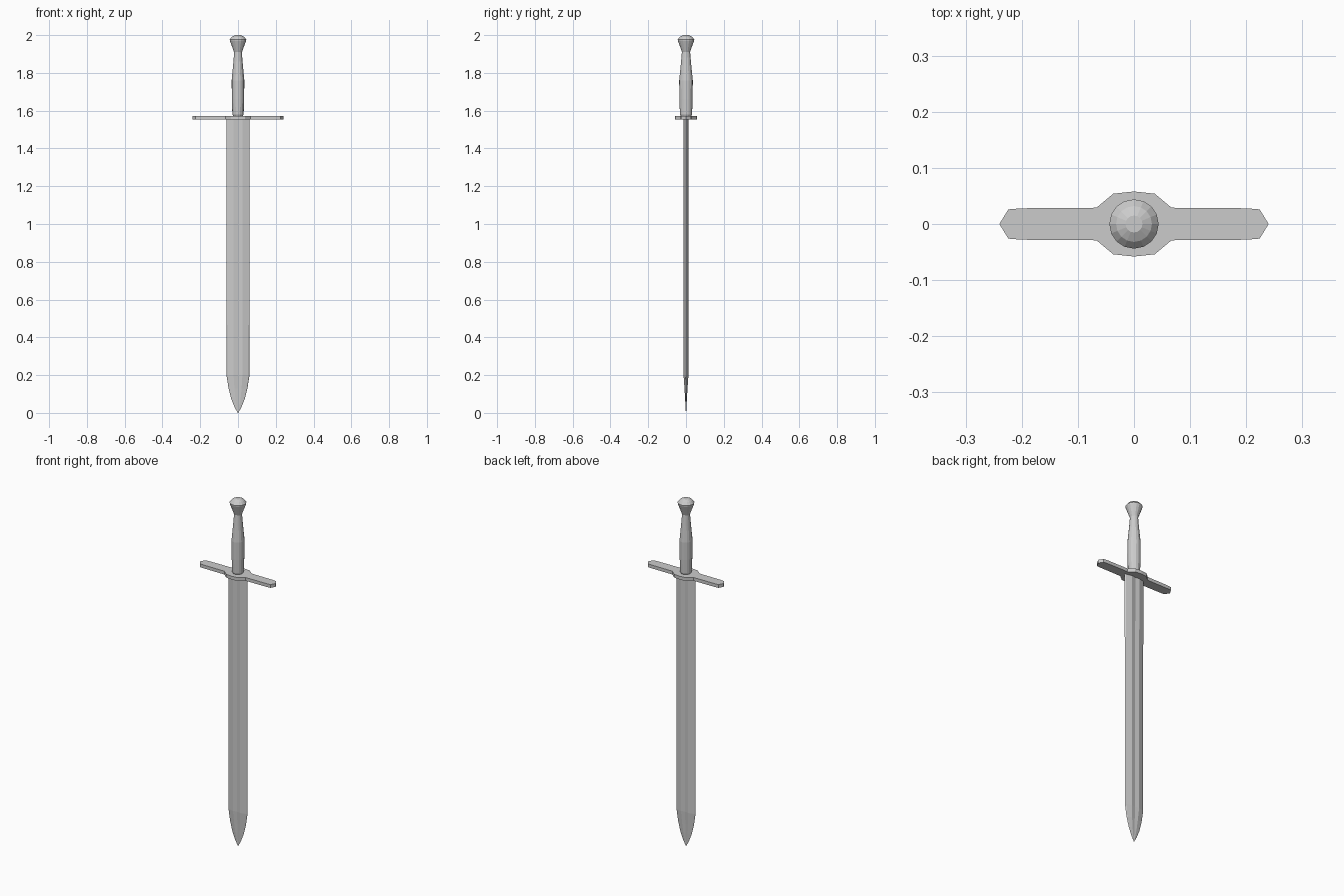
import bpy, bmesh, math

if "Cube" in bpy.data.objects:
    bpy.data.objects.remove(bpy.data.objects["Cube"])


def finish(bm, name):
    bmesh.ops.remove_doubles(bm, verts=bm.verts, dist=1e-5)
    bmesh.ops.recalc_face_normals(bm, faces=bm.faces)
    mesh = bpy.data.meshes.new(name)
    bm.to_mesh(mesh)
    bm.free()
    obj = bpy.data.objects.new(name, mesh)
    bpy.context.collection.objects.link(obj)
    return obj


def loft(name, rings):
    bm = bmesh.new()
    loops = [[bm.verts.new(p) for p in ring] for ring in rings]
    n = len(loops[0])
    for a, b in zip(loops, loops[1:]):
        for i in range(n):
            j = (i + 1) % n
            bm.faces.new((a[i], a[j], b[j], b[i]))
    bm.faces.new(loops[0][::-1])
    bm.faces.new(loops[-1])
    return finish(bm, name)


def mirrored(quarter):
    # quarter outline runs from the x axis to the y axis
    half = quarter + [(-x, y) for x, y in quarter[-2::-1]]
    return half + [(x, -y) for x, y in half[-2:0:-1]]


def lathe(name, profile, sides=16, squash=1.0):
    turn = [2 * math.pi * i / sides for i in range(sides)]
    loft(name, [[(r * squash * math.cos(t), r * math.sin(t), z) for t in turn]
                for z, r in profile])


# Blade: bevelled edges with a shallow central groove, tapering to the tip
section = mirrored([(1, 0), (0.93, 0.35), (0.38, 1), (0, 0.72)])
stations = [(0.0, 0.001, 0.001), (0.03, 0.018, 0.002), (0.075, 0.036, 0.005),
            (0.13, 0.050, 0.008), (0.2, 0.061, 0.013), (1.56, 0.062, 0.014)]
loft("blade", [[(x * w, y * t, z) for x, y in section] for z, w, t in stations])

# Crossguard: flat bar with pointed ends and a widened middle
outline = mirrored([(0.24, 0), (0.224, 0.026), (0.2, 0.028), (0.067, 0.029),
                    (0.037, 0.054), (0, 0.058)])
loft("crossguard", [[(x, y, z) for x, y in outline] for z in (1.554, 1.573)])

# Grip: slightly swollen handle
lathe("grip", [(1.57, 0.027), (1.58, 0.032), (1.66, 0.035), (1.76, 0.036),
               (1.85, 0.027), (1.92, 0.021)], squash=0.93)

# Pommel: flared cone with a domed cap
lathe("pommel", [(1.91, 0.021), (1.97, 0.043), (1.977, 0.044), (1.991, 0.032),
                 (2.0, 0.015)])
